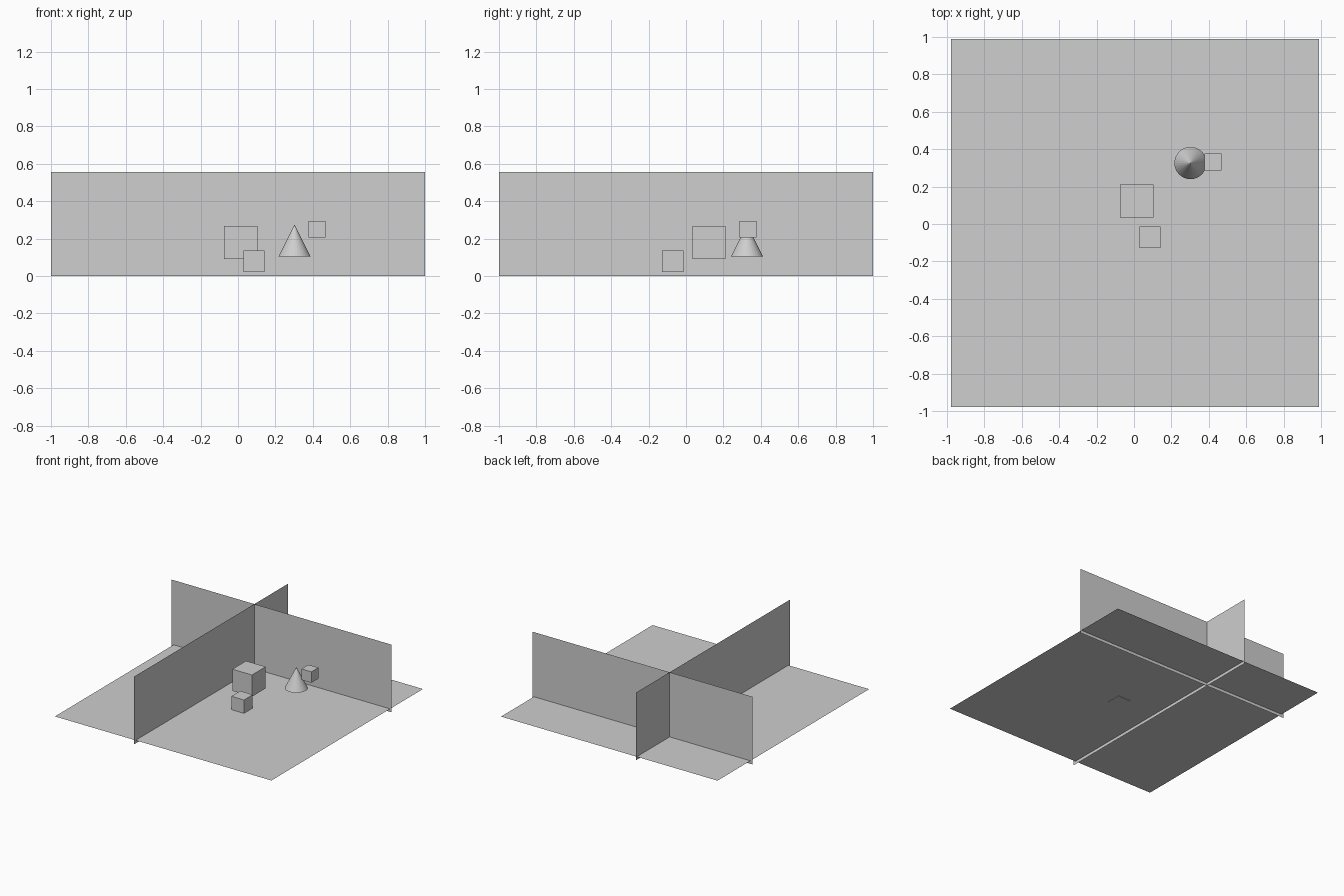
import bpy
from math import radians

default = bpy.data.objects.get("Cube")
if default:
    bpy.data.objects.remove(default, do_unlink=True)

# One plain grey for everything
grey = bpy.data.materials.new("plain grey")
grey.use_nodes = True
colour = (0.62, 0.62, 0.62, 1)
grey.diffuse_color = colour
grey.node_tree.nodes["Principled BSDF"].inputs["Base Color"].default_value = colour


def finish(name, scale=(1, 1, 1)):
    """Name, scale and colour the primitive that was just added."""
    obj = bpy.context.object
    obj.name = name
    obj.scale = scale
    bpy.ops.object.transform_apply(location=False, rotation=True, scale=True)
    obj.data.materials.append(grey)
    return obj


def sheet(name, centre, width, depth, rotation=(0, 0, 0)):
    """A flat sheet without thickness."""
    bpy.ops.mesh.primitive_plane_add(size=1, location=centre, rotation=rotation)
    return finish(name, (width, depth, 1))


def box(name, centre, size):
    bpy.ops.mesh.primitive_cube_add(size=size, location=centre)
    return finish(name)


# Ground sheet and the two crossing walls, which dip just below it
wall_height = 0.556
upright = radians(90)
sheet("floor", (0.005, 0.005, 0.025), 1.968, 1.968)
sheet("cross_wall", (0, 0.562, wall_height / 2), 2, wall_height, (upright, 0, 0))
sheet("long_wall", (-0.245, 0, wall_height / 2), 2, wall_height, (upright, 0, upright))

# Loose blocks
box("large_block", (0.014, 0.123, 0.179), 0.178)
box("low_block", (0.086, -0.070, 0.078), 0.114)
box("small_block", (0.422, 0.331, 0.250), 0.090)

# Cone
bpy.ops.mesh.primitive_cone_add(vertices=32, radius1=0.086, radius2=0, depth=0.171,
                                location=(0.302, 0.326, 0.189))
finish("cone")
